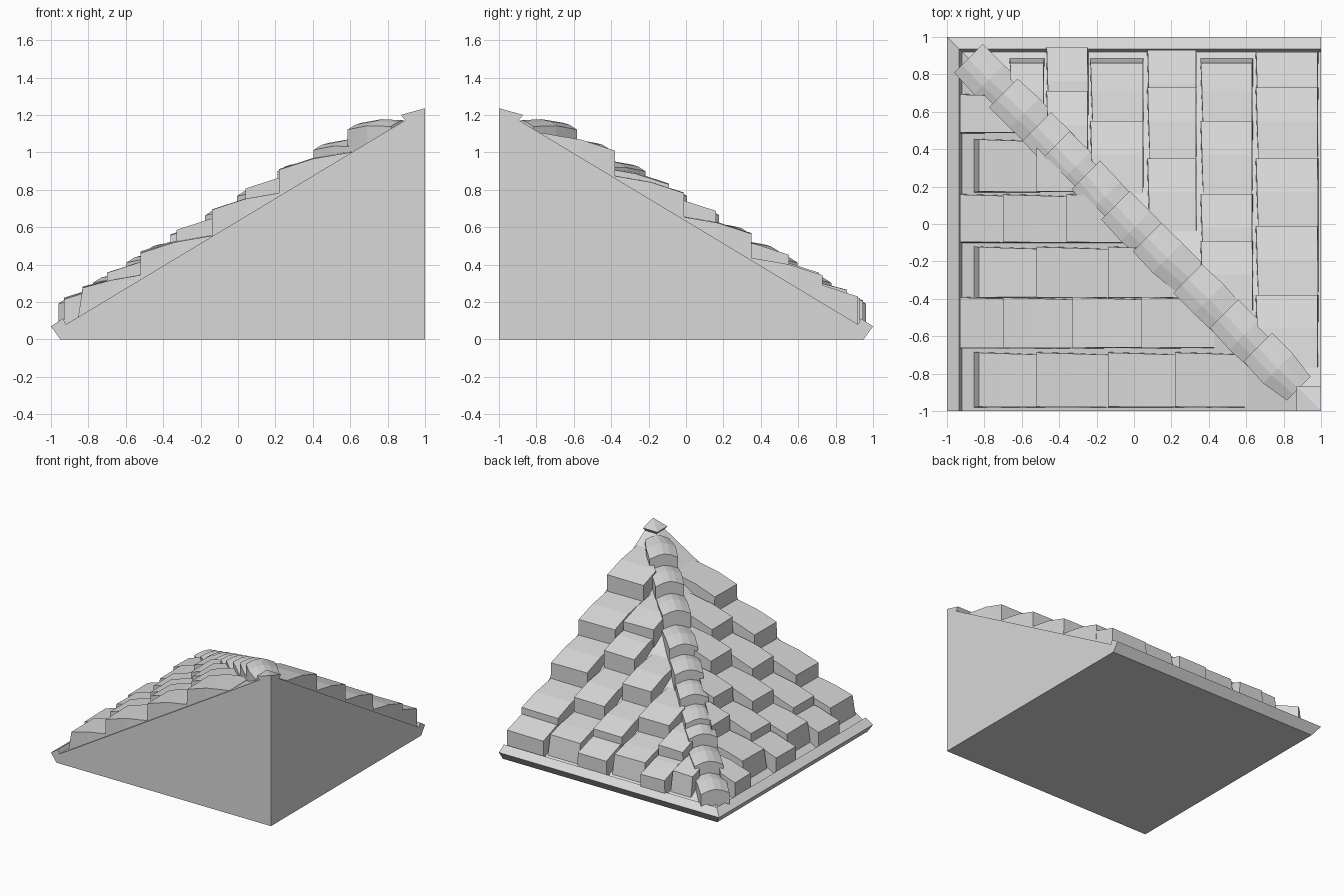
import bpy
import bmesh
import random
from mathutils import Vector

random.seed(4)
SLOPE = 0.602

cube = bpy.data.objects.get("Cube")
if cube:
    bpy.data.objects.remove(cube, do_unlink=True)

stone = bpy.data.materials.new("light grey stone")
stone.use_nodes = True
stone.diffuse_color = (0.69, 0.69, 0.69, 1)
stone.node_tree.nodes["Principled BSDF"].inputs["Base Color"].default_value = (0.69, 0.69, 0.69, 1)


def roof_z(s):
    """Height of the bare roof, s measured up the slope from the eave."""
    return 0.08 + SLOPE * (s + 0.92)


def finish(bm, name):
    bmesh.ops.remove_doubles(bm, verts=bm.verts, dist=0.0005)
    bmesh.ops.recalc_face_normals(bm, faces=bm.faces)
    mesh = bpy.data.meshes.new(name)
    bm.to_mesh(mesh)
    bm.free()
    mesh.materials.append(stone)
    obj = bpy.data.objects.new(name, mesh)
    bpy.context.collection.objects.link(obj)


def loft(bm, rings):
    """Skin closed rings of points into a solid."""
    loops = [[bm.verts.new(p) for p in ring] for ring in rings]
    n = len(loops[0])
    for a, b in zip(loops, loops[1:]):
        for i in range(n):
            j = (i + 1) % n
            bm.faces.new((a[i], a[j], b[j], b[i]))
    bm.faces.new(loops[0][::-1])
    bm.faces.new(loops[-1])


def quarter_hip(name, profile):
    """Sweep an (inset, height) profile round the outer corner, with flat walls behind."""
    bm = bmesh.new()
    rows = [[bm.verts.new(p) for p in ((t, -1, z), (t, -t, z), (1, -t, z))] for t, z in profile]
    low = bm.verts.new((1, -1, profile[0][1]))
    top = bm.verts.new((1, -1, profile[-1][1]))
    for a, b in zip(rows, rows[1:]):
        for i in range(2):
            bm.faces.new((a[i], a[i + 1], b[i + 1], b[i]))
    bm.faces.new([r[0] for r in rows] + [top, low])
    bm.faces.new([r[2] for r in rows] + [top, low])
    bm.faces.new(rows[0] + [low])
    if profile[-1][0] < 1:
        bm.faces.new(rows[-1] + [top])
    finish(bm, name)


# Solid roof body with the eave lip, and the small cap at the peak
quarter_hip("roof_body", [(-0.95, 0), (-1, 0.07), (-0.935, 0.112), (-0.92, 0.08), (0.9, roof_z(0.9))])
quarter_hip("peak_cap", [(0.9, 1.165), (0.87, 1.2), (1, 1.236)])


# Wedge shingles, thick at the lower end and trimmed short of the hip
def shingle(name, s, w0, w1, lean, mirrored):
    bm = bmesh.new()
    rings = []
    skew = random.uniform(-0.006, 0.006)
    for step, height in ((0, 0.145), (0.18, 0.095), (0.39, 0.005)):
        foot = s + step
        crest = foot + (lean if step == 0 else 0)
        base = roof_z(foot) - 0.03
        a, b = w0 + 0.004 + skew * step, w1 - 0.004 - 0.03 * step
        rings.append([(foot, a, base), (foot, b, base),
                      (crest, b - 0.004, roof_z(crest) + height),
                      (crest, a + 0.004, roof_z(crest) + height + skew)])
    loft(bm, rings)
    cut = bmesh.ops.bisect_plane(bm, geom=bm.verts[:] + bm.edges[:] + bm.faces[:],
                                 plane_co=(-0.055, -0.055, 0), plane_no=(1, 1, 0), clear_outer=True)
    edges = [e for e in cut["geom_cut"] if isinstance(e, bmesh.types.BMEdge)]
    if edges:
        bmesh.ops.holes_fill(bm, edges=edges, sides=0)
    if mirrored:
        for v in bm.verts:
            v.co = (-v.co.y, -v.co.x, v.co.z)
    finish(bm, name)


# Each strip: near edge, far edge, lower ends of its shingles
side_strips = [
    (-0.985, -0.68, (-0.86, -0.52, -0.14, 0.22)),
    (-0.67, -0.385, (-0.93, -0.7, -0.33, 0.04)),
    (-0.4, -0.115, (-0.86, -0.52, -0.14)),
    (-0.105, 0.165, (-0.93, -0.7, -0.36)),
    (0.165, 0.46, (-0.86, -0.52)),
    (0.48, 0.7, (-0.93,)),
]
back_strips = [
    (-0.99, -0.645, (-0.92, -0.73, -0.35, 0.01, 0.38)),
    (-0.64, -0.35, (-0.89, -0.55, -0.16, 0.09)),
    (-0.34, -0.065, (-0.93, -0.73, -0.35)),
    (-0.055, 0.24, (-0.89, -0.55)),
    (0.24, 0.475, (-0.945, -0.71)),
    (0.475, 0.67, (-0.89,)),
]
for label, strips, mirrored in (("side", side_strips, False), ("back", back_strips, True)):
    for row, (w0, w1, starts) in enumerate(strips):
        for k, s in enumerate(starts):
            lean = 0.03 if starts[0] > -0.9 and k == 0 else 0
            shingle(f"{label}_shingle_{row}_{k}", s, w0, w1, lean, mirrored)


# Ridged cap tiles stepping up the hip
def hip_tile(name, start, length, end_width):
    bm = bmesh.new()
    across = Vector((1, 1, 0)).normalized()
    rings = []
    for t, half, base, edge, ridge in ((start, 0.108, -0.05, 0.09, 0.127),
                                       (start + length * 0.5, 0.112, -0.08, 0.045, 0.08),
                                       (start + length, end_width, -0.1, -0.025, 0.008)):
        turn = random.uniform(-0.006, 0.006)
        centre = Vector((t, -t, roof_z(t))) + across * turn
        section = ((-half, base), (half, base), (half, edge), (half * 0.45, ridge - 0.01),
                   (0, ridge), (-half * 0.45, ridge - 0.01), (-half, edge))
        rings.append([centre + across * p + Vector((0, 0, h)) for p, h in section])
    loft(bm, rings)
    finish(bm, name)


hip_starts = (-0.885, -0.7, -0.52, -0.42, -0.26, -0.1, 0.07, 0.29, 0.48, 0.66)
for i, t in enumerate(hip_starts):
    last = i == len(hip_starts) - 1
    hip_tile(f"hip_tile_{i}", t, 0.22, 0.09 if last else 0.105)
